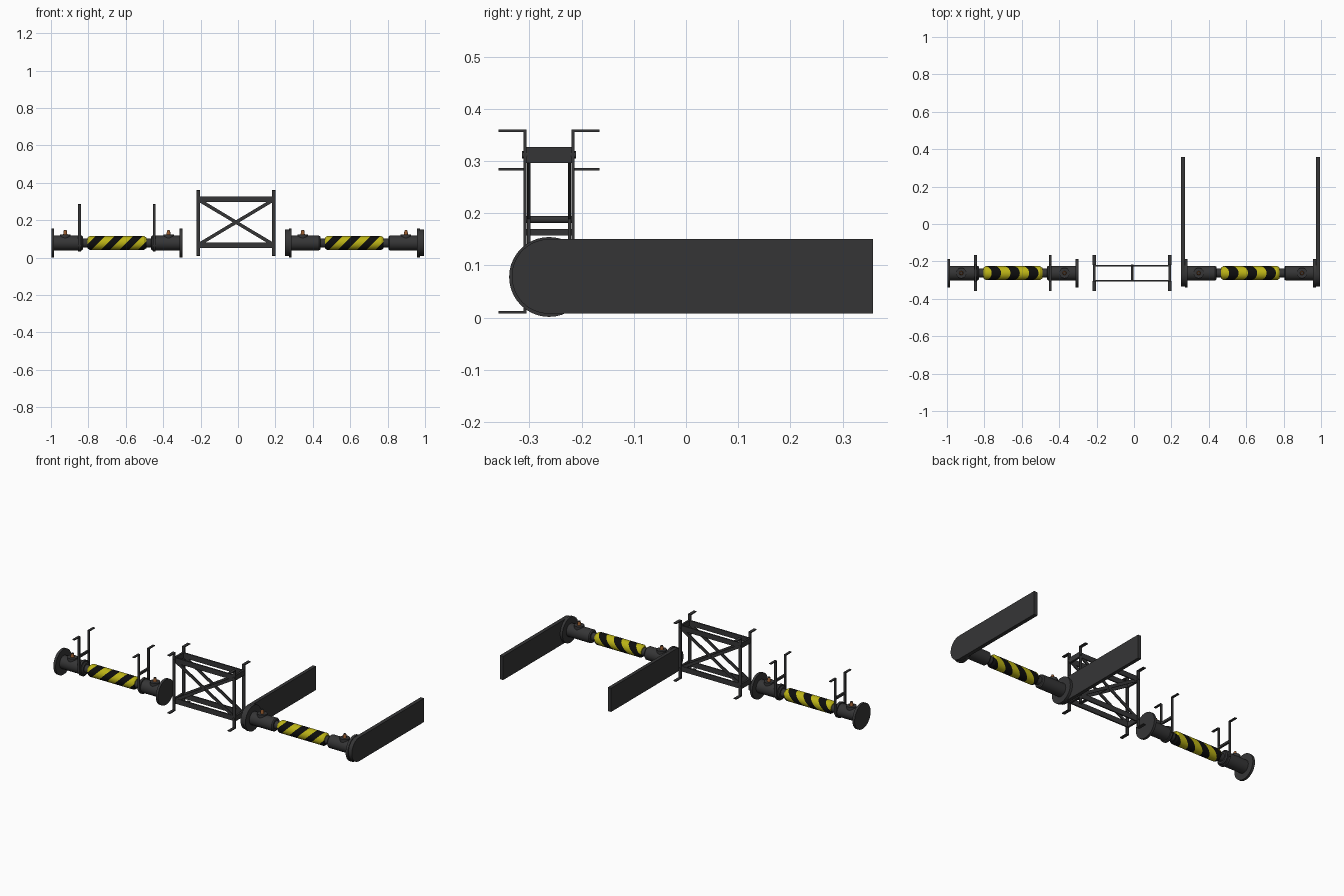
import bpy, bmesh, math
from mathutils import Vector, Matrix

if "Cube" in bpy.data.objects:
    bpy.data.objects.remove(bpy.data.objects["Cube"])

def mat(name, col):
    m = bpy.data.materials.new(name)
    m.diffuse_color = (*col, 1)
    m.use_nodes = True
    m.node_tree.nodes["Principled BSDF"].inputs["Base Color"].default_value = m.diffuse_color
    return m

STEEL = mat("dark_steel", (0.036, 0.036, 0.037))
YELLOW = mat("warning_yellow", (0.50, 0.45, 0.008))
BLACK = mat("warning_black", (0.004, 0.004, 0.004))
COPPER = mat("copper", (0.32, 0.11, 0.03))

CY, CZ = -0.2625, 0.078   # axis of the two rollers

def finish(bm, name, mats, smooth=True):
    bmesh.ops.recalc_face_normals(bm, faces=bm.faces)
    me = bpy.data.meshes.new(name)
    bm.to_mesh(me)
    bm.free()
    for m in mats:
        me.materials.append(m)
    ob = bpy.data.objects.new(name, me)
    bpy.context.collection.objects.link(ob)
    if smooth:
        me.polygons.foreach_set("use_smooth", [True] * len(me.polygons))
        me.set_sharp_from_angle(angle=math.radians(32))
    return ob

def box(name, lo, hi):
    bm = bmesh.new()
    c = [(a + b) / 2 for a, b in zip(lo, hi)]
    s = [b - a for a, b in zip(lo, hi)]
    bmesh.ops.create_cube(bm, size=1, matrix=Matrix.Translation(c) @ Matrix.Diagonal((*s, 1)))
    return finish(bm, name, [STEEL], False)

def lathe_mesh(profile, n=28):
    """Solid turned around the roller axis; profile is (x, radius)."""
    bm = bmesh.new()
    rings = [[bm.verts.new((x, CY + r * math.cos(2 * math.pi * i / n),
                            CZ + r * math.sin(2 * math.pi * i / n))) for i in range(n)]
             for x, r in profile]
    for a, b in zip(rings, rings[1:]):
        for i in range(n):
            bm.faces.new((a[i], a[(i + 1) % n], b[(i + 1) % n], b[i]))
    bm.faces.new(rings[0])
    bm.faces.new(rings[-1])
    return bm

def cylinder(name, p, q, r, r2=None, material=STEEL, n=20):
    p, q = Vector(p), Vector(q)
    bm = bmesh.new()
    rot = (q - p).to_track_quat('Z', 'Y').to_matrix().to_4x4()
    bmesh.ops.create_cone(bm, cap_ends=True, segments=n, radius1=r,
                          radius2=r if r2 is None else r2, depth=(q - p).length,
                          matrix=Matrix.Translation((p + q) / 2) @ rot)
    return finish(bm, name, [material])

def striped_sleeve(name, cx):
    h, r, w, k = 0.157, 0.037, 0.05, 1.0
    bm = lathe_mesh([(cx - h, r - 0.008), (cx - h + 0.012, r),
                     (cx + h - 0.012, r), (cx + h, r - 0.008)])
    # cut along slanted planes, then alternate the colours
    for i in range(-5, 6):
        bmesh.ops.bisect_plane(bm, geom=bm.verts[:] + bm.edges[:] + bm.faces[:],
                               plane_co=(cx + i * w, CY, CZ), plane_no=(1, 0, -k))
    for f in bm.faces:
        c = f.calc_center_median()
        f.material_index = math.floor((c.x - cx - k * (c.z - CZ)) / w) % 2
    finish(bm, name, [YELLOW, BLACK])

def roller(name, cx):
    cylinder(name + "_shaft", (cx - 0.19, CY, CZ), (cx + 0.19, CY, CZ), 0.024)
    striped_sleeve(name + "_striped_sleeve", cx)
    for s, side in ((-1, "left"), (1, "right")):
        # end housing with chamfered inner rim
        bm = lathe_mesh([(cx + s * 0.182, 0.034), (cx + s * 0.188, 0.039), (cx + s * 0.337, 0.039)])
        finish(bm, f"{name}_housing_{side}", [STEEL])
        bm = lathe_mesh([(cx + s * 0.335, 0.0765), (cx + s * 0.35, 0.0765)], 40)
        finish(bm, f"{name}_end_disc_{side}", [STEEL])
        # valve on top of the housing
        vx = cx + s * 0.276
        cylinder(f"{name}_valve_base_{side}", (vx, CY, CZ + 0.025), (vx, CY, CZ + 0.046), 0.028)
        cylinder(f"{name}_valve_stem_{side}", (vx, CY, CZ + 0.046), (vx, CY, CZ + 0.067), 0.011, 0.008, COPPER)
        cylinder(f"{name}_valve_cap_{side}", (vx, CY, CZ + 0.066), (vx, CY, CZ + 0.07), 0.006)

roller("left_roller", -0.6475)
roller("right_roller", 0.622)

# long side arms with a round front end
def arm(name, x0, x1):
    bm = bmesh.new()
    r, zc, n = 0.0715, 0.079, 24
    pts = [(CY - r * math.sin(math.pi * i / n), zc + r * math.cos(math.pi * i / n)) for i in range(n + 1)]
    pts += [(0.358, zc - r), (0.358, zc + r)]
    f = bm.faces.new([bm.verts.new((x0, y, z)) for y, z in pts])
    ext = bmesh.ops.extrude_face_region(bm, geom=[f])["geom"]
    bmesh.ops.translate(bm, vec=(x1 - x0, 0, 0), verts=[v for v in ext if isinstance(v, bmesh.types.BMVert)])
    finish(bm, name, [STEEL])

arm("side_arm_left", 0.251, 0.272)
arm("side_arm_right", 0.972, 0.995)

# hanging brackets on the left roller
for s, side in ((-1, "left"), (1, "right")):
    x = -0.6475 + s * 0.2
    bm = lathe_mesh([(x - 0.007, 0.046), (x + 0.007, 0.046)])
    finish(bm, f"bracket_clamp_{side}", [STEEL])
    for t, end in ((-1, "front"), (1, "back")):
        y = CY + t * 0.046
        box(f"bracket_strap_{side}_{end}", (x - 0.007, y - 0.003, CZ - 0.01), (x + 0.007, y + 0.003, 0.287))
        a, b = sorted((y, CY + t * 0.097))
        box(f"bracket_hook_{side}_{end}", (x - 0.007, a, 0.282), (x + 0.007, b, 0.287))
    box(f"bracket_crossbar_{side}", (x - 0.006, CY - 0.045, 0.157), (x + 0.006, CY + 0.045, 0.17))

# middle frame
X0, X1 = -0.212, 0.191
for t, end in ((-1, "front"), (1, "back")):
    y = CY + t * 0.046
    yb = CY + t * 0.040
    for x, side in ((X0, "left"), (X1, "right")):
        box(f"frame_leg_{side}_{end}", (x - 0.009, y - 0.003, 0.008), (x + 0.009, y + 0.003, 0.361))
        a, b = sorted((y, CY + t * 0.097))
        for z, lev in ((0.008, "bottom"), (0.356, "top")):
            box(f"frame_foot_{lev}_{side}_{end}", (x - 0.009, a, z), (x + 0.009, b, z + 0.005))
        for z, lev in ((0.066, "lower"), (0.312, "upper")):
            cylinder(f"frame_bolt_{lev}_{side}_{end}", (x, yb, z), (x, CY + t * 0.052, z), 0.007, n=12)
    for z, lev in ((0.066, "lower"), (0.312, "upper")):
        box(f"frame_rail_{lev}_{end}", (X0, yb - 0.004, z - 0.0155), (X1, yb + 0.004, z + 0.0155))
    # diagonal braces
    for d in (-1, 1):
        L = Vector((X1 - X0 - 0.01, 0, d * 0.235))
        ob = box(f"frame_brace_{end}_{'rising' if d > 0 else 'falling'}",
                 (-L.length / 2, -0.003, -0.009), (L.length / 2, 0.003, 0.009))
        ob.location = ((X0 + X1) / 2, CY + t * 0.039, 0.189)
        ob.rotation_euler = (0, -math.atan2(L.z, L.x), 0)

for x, side in ((X0, "left"), (X1, "right")):
    for z, lev in ((0.066, "lower"), (0.312, "upper")):
        box(f"frame_end_bar_{lev}_{side}", (x - 0.006, CY - 0.046, z - 0.0155), (x + 0.006, CY + 0.046, z + 0.0155))
xm = (X0 + X1) / 2
cylinder("frame_centre_pin", (xm, CY - 0.045, 0.188), (xm, CY + 0.045, 0.188), 0.0065, n=12)
